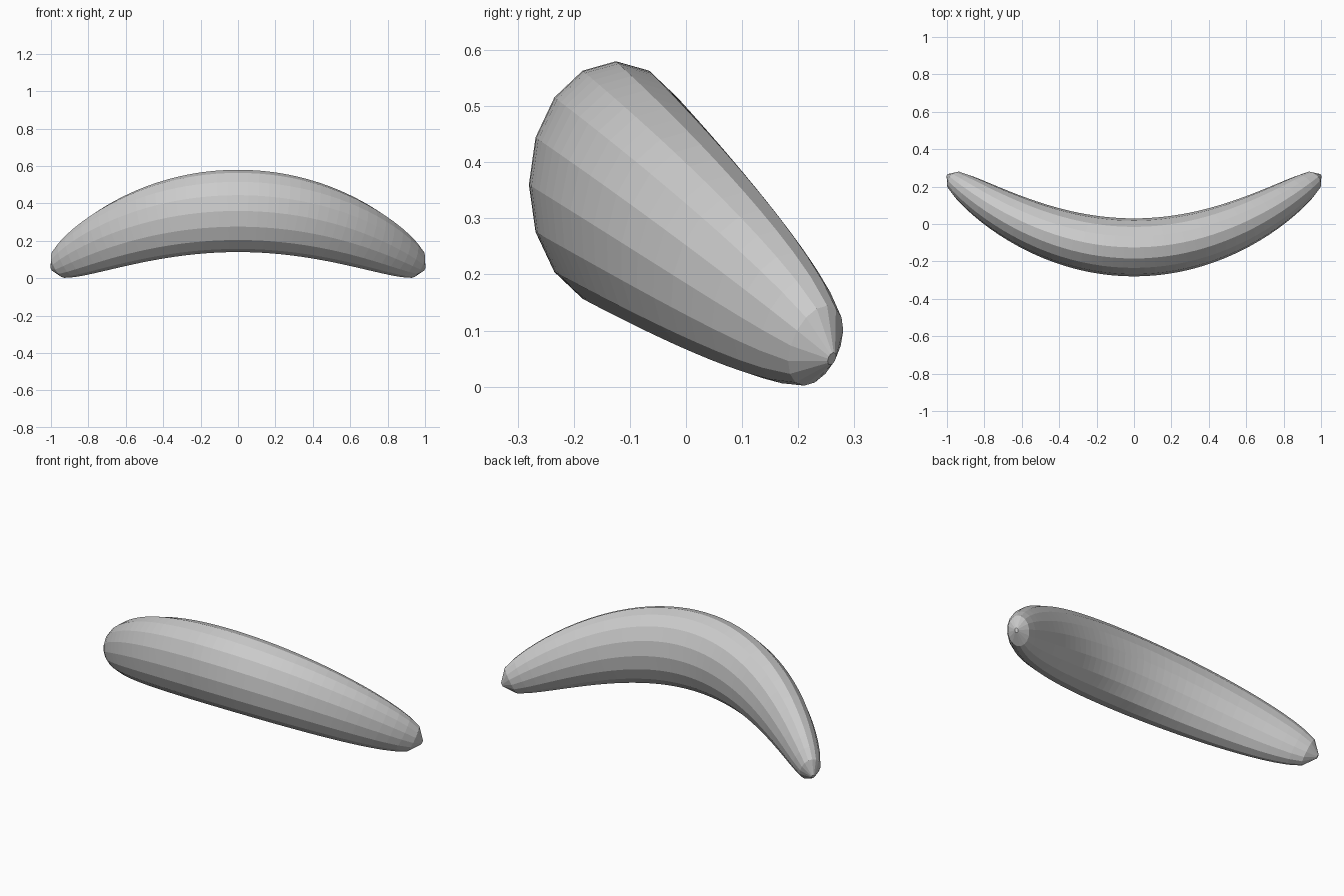
import bpy, bmesh
from math import cos, sin, pi
from mathutils import Vector

if "Cube" in bpy.data.objects:
    bpy.data.objects.remove(bpy.data.objects["Cube"])

SIDES, RINGS = 16, 40
END_X, TIP_X = 0.957, 0.995


def centre(x):
    # Parabolic spine, sweeping back and down towards both ends
    q = (x / TIP_X) ** 2
    return Vector((x, -0.125 + 0.385 * q, 0.36 - 0.31 * q))


def ring(bm, x, k):
    # Elliptical section set square to the spine
    q = 2 * x / TIP_X ** 2
    tangent = Vector((1, 0.385 * q, -0.31 * q)).normalized()
    side = Vector((0, 0, 1)).cross(tangent).normalized()
    up = tangent.cross(side)
    angles = [2 * pi * i / SIDES for i in range(SIDES)]
    return [bm.verts.new(centre(x) + side * (0.155 * k * cos(a))
                         + up * (0.22 * k * sin(a))) for a in angles]


bm = bmesh.new()

# Plump body rings that round off quickly, plus a tiny blunt ring at each tip
xs = [END_X * (2 * i / RINGS - 1) for i in range(RINGS + 1)]
sections = [(x, cos(pi / 2 * x) ** 0.38) for x in xs]
sections = [(-TIP_X, 0.055)] + sections + [(TIP_X, 0.055)]
rings = [ring(bm, x, k) for x, k in sections]

# Skin and end caps
for a, b in zip(rings, rings[1:]):
    for i in range(SIDES):
        j = (i + 1) % SIDES
        bm.faces.new((a[i], a[j], b[j], b[i]))
bm.faces.new(rings[0])
bm.faces.new(rings[-1])
bmesh.ops.recalc_face_normals(bm, faces=bm.faces)

mesh = bpy.data.meshes.new("banana")
bm.to_mesh(mesh)
bm.free()
bpy.context.collection.objects.link(bpy.data.objects.new("banana", mesh))
